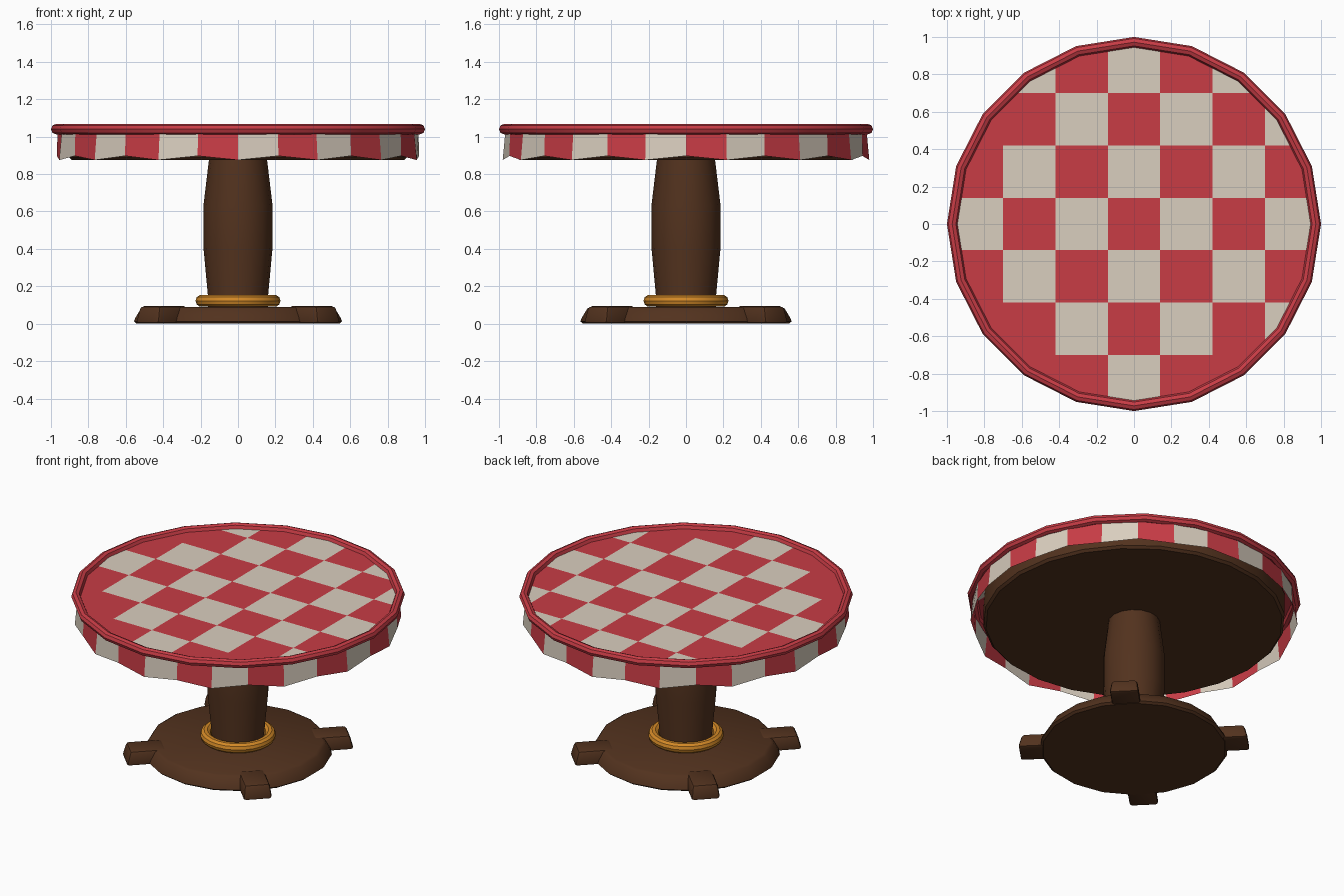
import bpy, bmesh
from math import sin, cos, pi, radians
from mathutils import Vector, Matrix

if "Cube" in bpy.data.objects:
    bpy.data.objects.remove(bpy.data.objects["Cube"])


def material(name, rgb):
    m = bpy.data.materials.new(name)
    m.diffuse_color = (*rgb, 1)
    m.use_nodes = True
    m.node_tree.nodes["Principled BSDF"].inputs["Base Color"].default_value = m.diffuse_color
    return m


RED = material("red_cloth", (0.58, 0.045, 0.06))
CREAM = material("cream_cloth", (0.70, 0.62, 0.52))
WOOD = material("dark_wood", (0.085, 0.032, 0.013))
GOLD = material("gold", (0.65, 0.25, 0.02))


def finish(name, bm, mats, angle=35):
    me = bpy.data.meshes.new(name)
    bm.to_mesh(me)
    bm.free()
    ob = bpy.data.objects.new(name, me)
    bpy.context.collection.objects.link(ob)
    for m in mats:
        me.materials.append(m)
    if angle:
        bpy.ops.object.select_all(action='DESELECT')
        ob.select_set(True)
        bpy.context.view_layer.objects.active = ob
        bpy.ops.object.shade_smooth_by_angle(angle=radians(angle))
    return ob


def lathe(name, profile, n, mat, closed=False):
    """Spin (radius, z) points about z, first vertex on +y; cap the ends unless closed."""
    bm = bmesh.new()
    rings = [[bm.verts.new((r * sin(2 * pi * i / n), r * cos(2 * pi * i / n), z))
              for i in range(n)] for r, z in profile]
    pairs = list(zip(rings, rings[1:] + rings[:1]))
    for a, b in pairs if closed else pairs[:-1]:
        for i in range(n):
            j = (i + 1) % n
            bm.faces.new((a[i], a[j], b[j], b[i]))
    if not closed:
        bm.faces.new(rings[0])
        bm.faces.new(rings[-1])
    bmesh.ops.recalc_face_normals(bm, faces=bm.faces)
    return finish(name, bm, [mat])


def ring(name, major, minor, z, n, sides, mat):
    pts = [(major + minor * cos(2 * pi * k / sides), z + minor * sin(2 * pi * k / sides))
           for k in range(sides)]
    return lathe(name, pts, n, mat, closed=True)


# Wooden base, column, collar and table board
lathe("base_disc", [(0.55, 0), (0.565, 0.012), (0.558, 0.03), (0.528, 0.08), (0.51, 0.09)], 18, WOOD)
lathe("column", [(0.16, 0.08), (0.16, 0.14), (0.185, 0.41), (0.185, 0.63), (0.155, 0.88)], 16, WOOD)
ring("collar", 0.194, 0.033, 0.122, 24, 10, GOLD)
lathe("table_board", [(0.89, 0.875), (0.905, 0.89), (0.905, 1.03)], 24, WOOD)

# Four diagonal feet
for k in range(4):
    bm = bmesh.new()
    bmesh.ops.create_cube(bm, size=1)
    for v in bm.verts:
        grow = 0.012 if v.co.z < 0 else -0.012
        v.co = Vector((0.56 + v.co.x * (0.24 + 2 * grow),
                       v.co.y * (0.165 + grow), 0.048 + v.co.z * 0.092))
    bmesh.ops.bevel(bm, geom=bm.edges[:], offset=0.018, segments=2, profile=0.5, affect='EDGES')
    bm.transform(Matrix.Rotation(pi / 4 + k * pi / 2, 4, 'Z'))
    finish(f"foot_{k + 1}", bm, [WOOD])

# Chequered cloth: a 20-gon cut along the grid lines
bm = bmesh.new()
bmesh.ops.create_circle(bm, cap_ends=True, segments=20, radius=0.965)
bm.transform(Matrix.Translation((0, 0, 1.04)))
for axis in ((1, 0, 0), (0, 1, 0)):
    for k in range(-3, 3):
        d = 0.28 * (k + 0.5)
        bmesh.ops.bisect_plane(bm, geom=bm.verts[:] + bm.edges[:] + bm.faces[:],
                               plane_co=Vector(axis) * d, plane_no=axis)
plain = {(-2, -3), (2, -3), (-3, -2), (-3, 2)}
for f in bm.faces:
    c = f.calc_center_bounds()
    i, j = (max(-3, min(3, round(t / 0.28))) for t in (c.x, c.y))
    f.material_index = (i + j) % 2 if (i, j) not in plain else 0
    if f.normal.z < 0:
        f.normal_flip()
finish("cloth_top", bm, [RED, CREAM], 0)

# Rolled cloth edge
ring("cloth_rim", 0.972, 0.028, 1.04, 20, 8, RED)

# Hanging skirt of 28 alternating panels with a wavy hem
bm = bmesh.new()
N = 28
top, hem = [], []
for k in range(N):
    a = -pi / 2 + 2 * pi * k / N
    wave = 1 if k % 2 == 0 else -1
    top.append(bm.verts.new((0.965 * cos(a), 0.965 * sin(a), 1.035)))
    r = 0.974 + 0.006 * wave
    hem.append(bm.verts.new((r * cos(a), r * sin(a), 0.886 - 0.011 * wave)))
for k in range(N):
    j = (k + 1) % N
    f = bm.faces.new((hem[k], hem[j], top[j], top[k]))
    f.material_index = (k + 1) % 2
finish("cloth_skirt", bm, [RED, CREAM], 0)
